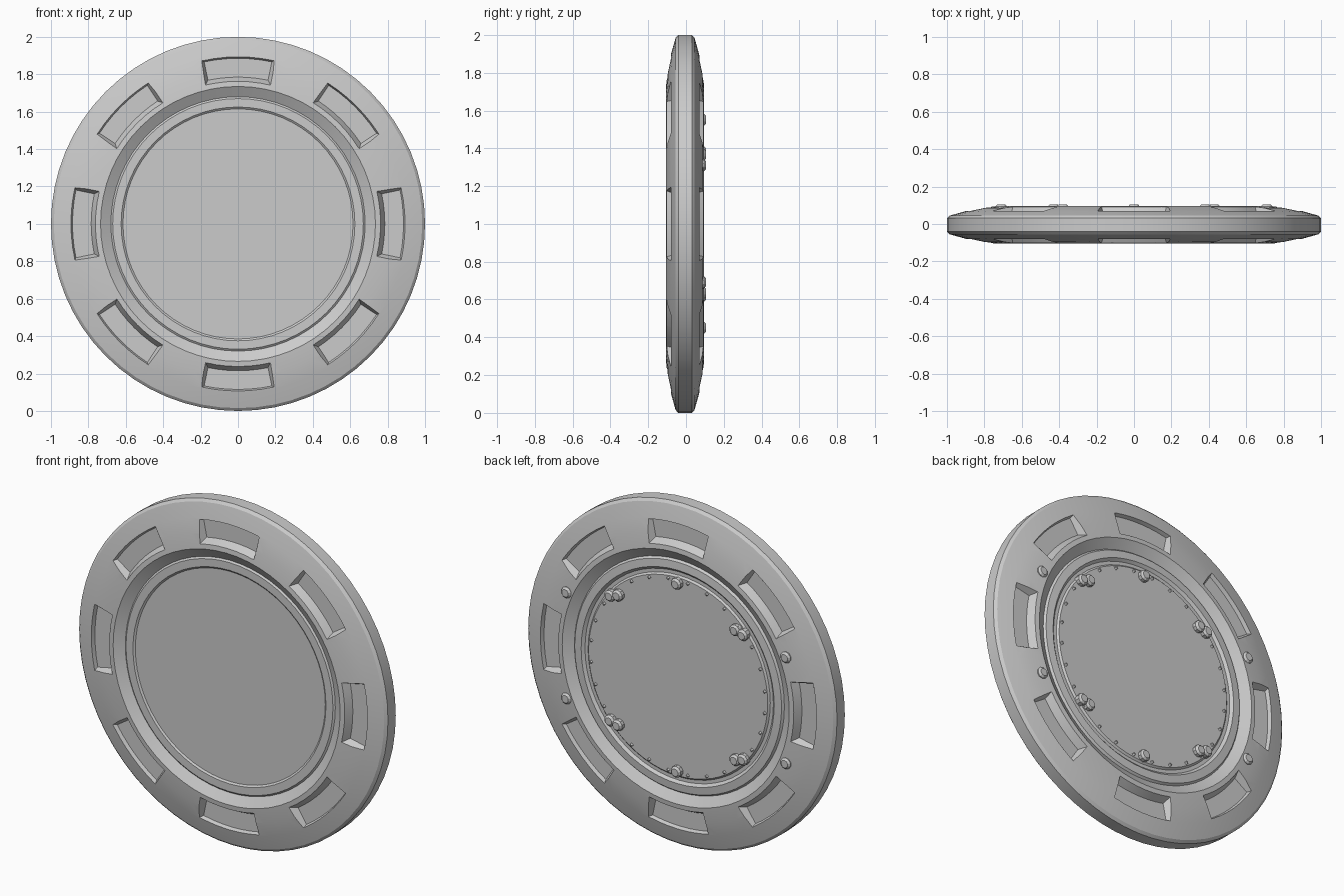
import bpy, bmesh
from math import sin, cos, radians, pi, tau
from mathutils import Matrix

if "Cube" in bpy.data.objects:
    bpy.data.objects.remove(bpy.data.objects["Cube"])

SEG = 64
CY = -0.005   # mid plane of the disc (studs on the back shift it forward)


def make_object(name, bm, smooth=True):
    bmesh.ops.recalc_face_normals(bm, faces=bm.faces)
    me = bpy.data.meshes.new(name)
    bm.to_mesh(me)
    bm.free()
    ob = bpy.data.objects.new(name, me)
    bpy.context.collection.objects.link(ob)
    if smooth:
        bpy.ops.object.select_all(action='DESELECT')
        ob.select_set(True)
        bpy.context.view_layer.objects.active = ob
        bpy.ops.object.shade_smooth_by_angle(angle=radians(25))
    return ob


def lathe(bm, profile):
    """Revolve (radius, y) points round the disc axis, flat caps at both ends."""
    rings = [[bm.verts.new((r * cos(tau * i / SEG), y + CY, 1 + r * sin(tau * i / SEG)))
              for i in range(SEG)] for r, y in profile]
    for a, b in zip(rings, rings[1:]):
        for i in range(SEG):
            j = (i + 1) % SEG
            bm.faces.new((a[i], a[j], b[j], b[i]))
    bm.faces.new(rings[0])
    bm.faces.new(rings[-1])


def pocket(bm, angle, side):
    """Tapered ring-sector cutter, wider at the surface than at the floor."""
    n = 6
    loops = []
    for y, r0, r1, half in ((0.054, 0.785, 0.885, 11.8), (0.13, 0.745, 0.915, 14.3)):
        pts = [(r1, -half + 2 * half * k / n) for k in range(n + 1)]
        pts += [(r0, half - 2 * half * k / n) for k in range(n + 1)]
        loops.append([bm.verts.new((r * cos(angle + radians(d)), side * y + CY,
                                    1 + r * sin(angle + radians(d)))) for r, d in pts])
    lo, hi = loops
    m = len(lo)
    for i in range(m):
        j = (i + 1) % m
        bm.faces.new((lo[i], lo[j], hi[j], hi[i]))
    for k in range(n):
        for lp in loops:
            bm.faces.new((lp[k], lp[k + 1], lp[m - 2 - k], lp[m - 1 - k]))


def stud(bm, x, z, y0, y1, r0, r1, seg):
    """Tapered peg along y."""
    mat = Matrix.Translation((x, (y0 + y1) / 2, 1 + z)) @ Matrix.Rotation(-pi / 2, 4, 'X')
    bmesh.ops.create_cone(bm, cap_ends=True, segments=seg, radius1=r0, radius2=r1,
                          depth=y1 - y0, matrix=mat)


# Disc body: front panel, front groove, sloped rim, back groove, back panel
outer = [(0.735, 0.1), (0.82, 0.091), (0.9, 0.074), (0.985, 0.05), (1.0, 0.036)]
front = [(0.615, -0.066), (0.625, -0.074), (0.67, -0.074), (0.68, -0.066)]
back = [(0.68, 0.066), (0.67, 0.078), (0.625, 0.082), (0.61, 0.068), (0.59, 0.068),
        (0.58, 0.078)]
bm = bmesh.new()
lathe(bm, front + [(r, -y) for r, y in outer] + outer[::-1] + back)
disc = make_object("disc_body", bm, smooth=False)

# Eight pockets on each face
bm = bmesh.new()
for i in range(8):
    for side in (-1, 1):
        pocket(bm, i * tau / 8, side)
cutter = make_object("pocket_cutter", bm, smooth=False)
cutter.hide_render = True
cutter.hide_set(True)
mod = disc.modifiers.new("pockets", 'BOOLEAN')
mod.operation = 'DIFFERENCE'
mod.solver = 'EXACT'
mod.object = cutter
bpy.context.view_layer.objects.active = disc
disc.select_set(True)
bpy.ops.object.modifier_apply(modifier=mod.name)
bpy.data.objects.remove(cutter)
bpy.ops.object.shade_smooth_by_angle(angle=radians(20))

# Studs on the back: pairs on the diagonals, singles top/bottom, four on the ring
bm = bmesh.new()
spots = [(0, 0.55), (0, -0.55)]
for sx in (-1, 1):
    for sz in (-1, 1):
        spots += [(sx * 0.38, sz * 0.38), (sx * 0.43, sz * 0.365), (sx * 0.71, sz * 0.31)]
for x, z in spots:
    stud(bm, x, z, 0.065, 0.094, 0.033, 0.033, 10)
    stud(bm, x, z, 0.094, 0.105, 0.033, 0.022, 10)
make_object("back_studs", bm)

# Small teeth round the edge of the back panel
bm = bmesh.new()
for i in range(28):
    a = tau * (i + 0.5) / 28
    stud(bm, 0.565 * cos(a), 0.565 * sin(a), 0.065, 0.084, 0.016, 0.005, 4)
make_object("back_teeth", bm, smooth=False)
